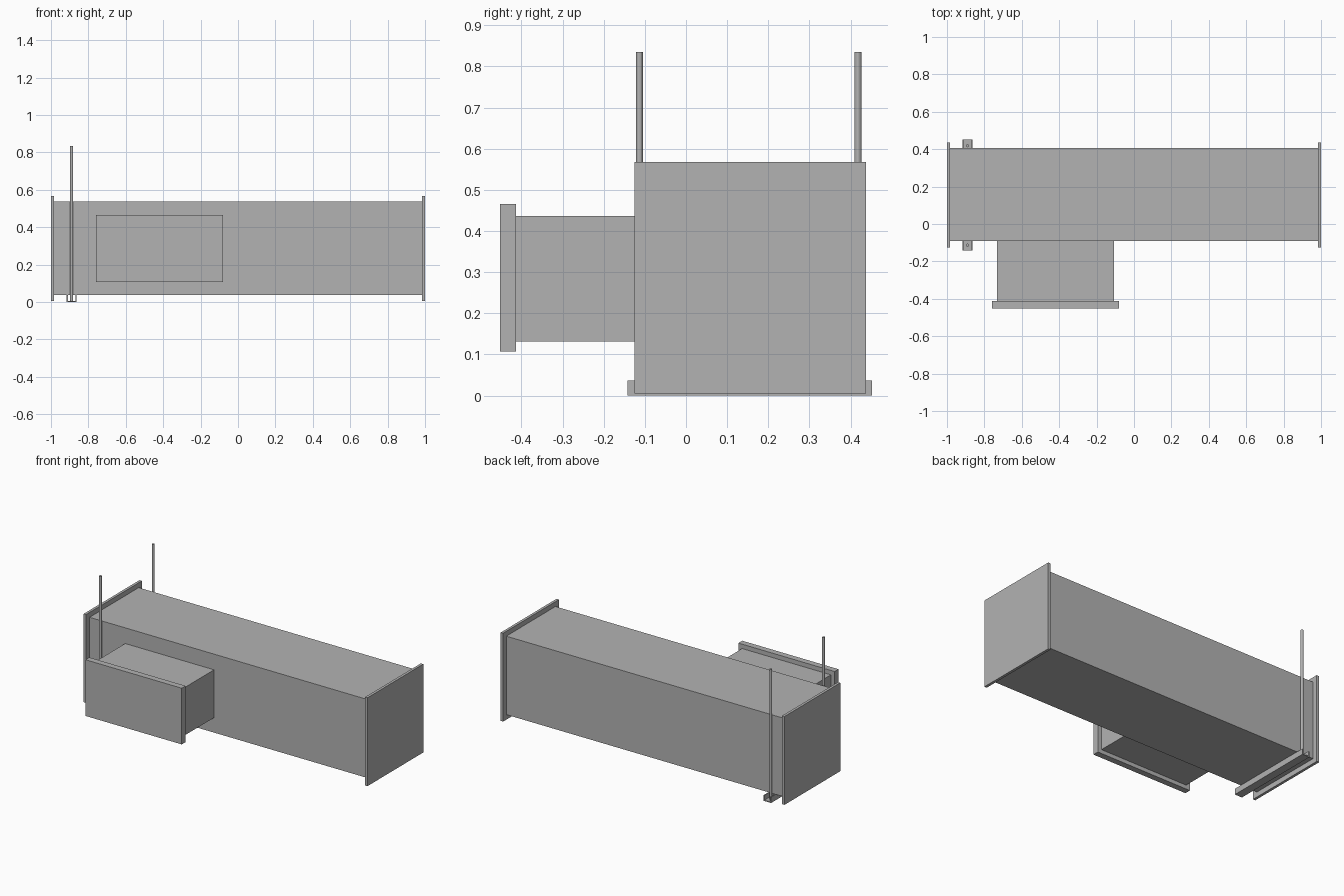
import bpy

cube = bpy.data.objects.get("Cube")
if cube:
    bpy.data.objects.remove(cube, do_unlink=True)

steel = bpy.data.materials.new("galvanised grey")
steel.use_nodes = True
GREY = (0.45, 0.45, 0.45, 1)
steel.diffuse_color = GREY
steel.node_tree.nodes["Principled BSDF"].inputs["Base Color"].default_value = GREY


def finish(obj, name):
    obj.name = name
    obj.data.materials.append(steel)
    return obj


def box(name, x, y, z):
    """Box from its (low, high) range on each axis."""
    spans = (x, y, z)
    bpy.ops.mesh.primitive_cube_add(size=1, location=[(a + b) / 2 for a, b in spans])
    obj = bpy.context.object
    obj.scale = [b - a for a, b in spans]
    bpy.ops.object.transform_apply(location=False, rotation=False, scale=True)
    return finish(obj, name)


# Main duct with a flange plate on each end
box("main_duct", (-0.985, 0.985), (-0.09, 0.405), (0.037, 0.537))
for name, x in (("right_flange", (-1, -0.983)), ("left_flange", (0.983, 1))):
    box(name, x, (-0.125, 0.437), (0.005, 0.568))

# Branch duct on the front with its flange
box("branch_duct", (-0.732, -0.106), (-0.415, -0.088), (0.132, 0.437))
box("branch_flange", (-0.759, -0.08), (-0.452, -0.413), (0.107, 0.465))

# Support channel under the duct, a U profile swept from front to back
X, HALF, HIGH, WALL = -0.89, 0.026, 0.037, 0.006
profile = [(-HALF, 0), (HALF, 0), (HALF, HIGH), (HALF - WALL, HIGH),
           (HALF - WALL, WALL), (WALL - HALF, WALL), (WALL - HALF, HIGH), (-HALF, HIGH)]
n = len(profile)
verts = [(X + px, y, pz) for y in (-0.142, 0.452) for px, pz in profile]
faces = [tuple(range(n)), tuple(reversed(range(n, 2 * n)))]
faces += [(i, i + n, (i + 1) % n + n, (i + 1) % n) for i in range(n)]
mesh = bpy.data.meshes.new("support_channel")
mesh.from_pydata(verts, [], faces)
channel = bpy.data.objects.new("support_channel", mesh)
bpy.context.collection.objects.link(channel)
finish(channel, "support_channel")

# Hanger rods rising from both ends of the channel
for name, y in (("front_rod", -0.113), ("back_rod", 0.418)):
    bpy.ops.mesh.primitive_cylinder_add(vertices=12, radius=0.008, depth=0.835,
                                        location=(X, y, 0.4175))
    finish(bpy.context.object, name)
